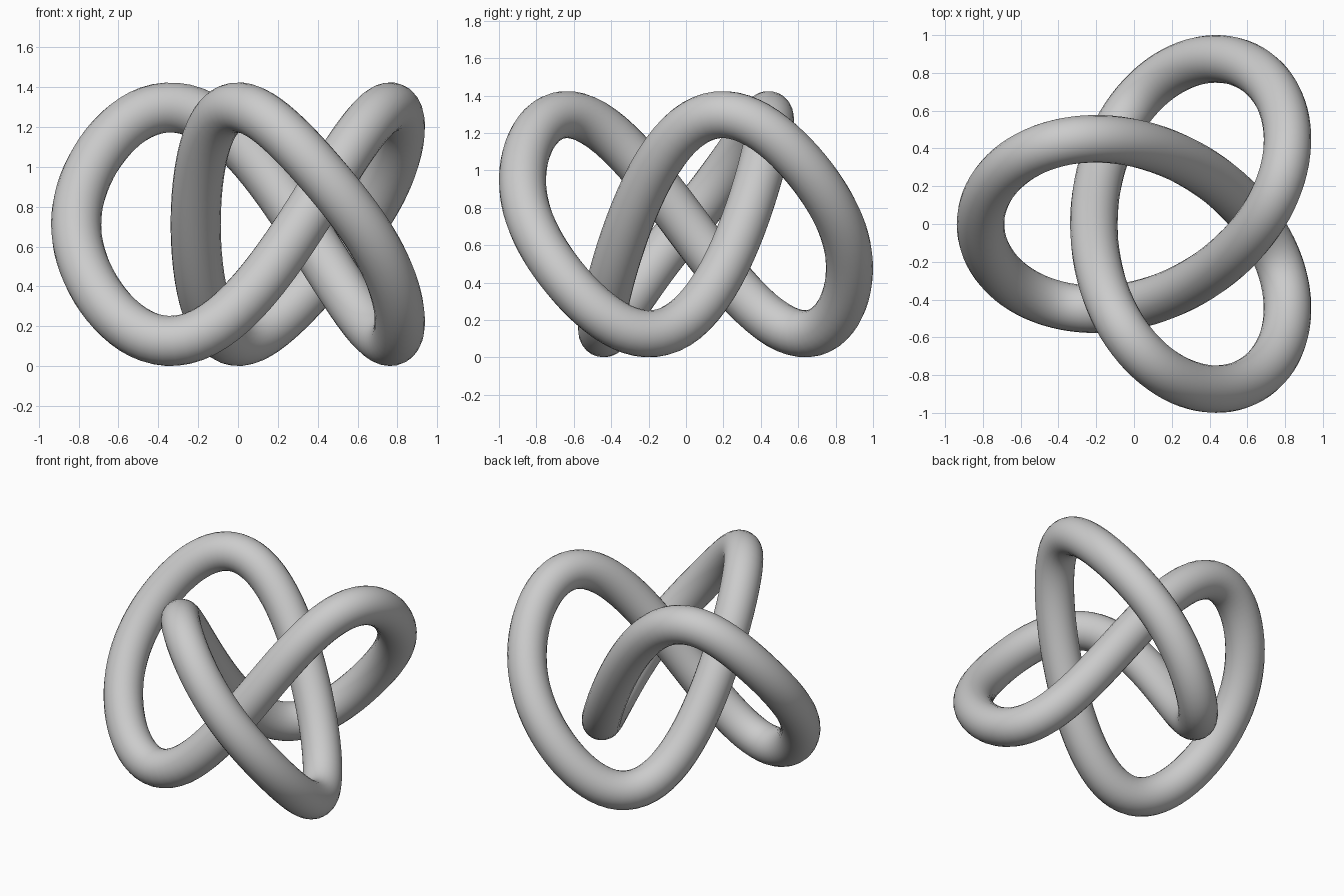
import bpy
from math import sin, cos, tau

if "Cube" in bpy.data.objects:
    bpy.data.objects.remove(bpy.data.objects["Cube"])

TUBE = 0.126          # tube radius
OUTER, INNER = 0.654, 0.30
SHIFT = 0.1415        # centres the bounding box on x = 0
HEIGHT = 0.568
COUNT = 192


def knot_point(t):
    """Three-lobed knot centre line."""
    x = SHIFT - OUTER * cos(2 * t) - INNER * cos(t)
    y = OUTER * sin(2 * t) - INNER * sin(t)
    z = 0.712 + HEIGHT * (sin(3 * t) - 0.131 * sin(6 * t))
    return x, y, z


# closed path swept with a round section
curve = bpy.data.curves.new("knot_path", 'CURVE')
curve.dimensions = '3D'
curve.bevel_depth = TUBE
curve.bevel_resolution = 10
spline = curve.splines.new('POLY')
spline.points.add(COUNT - 1)
for i, p in enumerate(spline.points):
    p.co = (*knot_point(tau * i / COUNT), 1)
spline.use_cyclic_u = True
spline.use_smooth = True

path = bpy.data.objects.new("knot_path", curve)
bpy.context.collection.objects.link(path)

# turn the sweep into the final smooth mesh
bpy.context.view_layer.objects.active = path
path.select_set(True)
bpy.ops.object.convert(target='MESH')
knot = bpy.context.object
knot.name = "knot_tube"
bpy.ops.object.shade_smooth()
